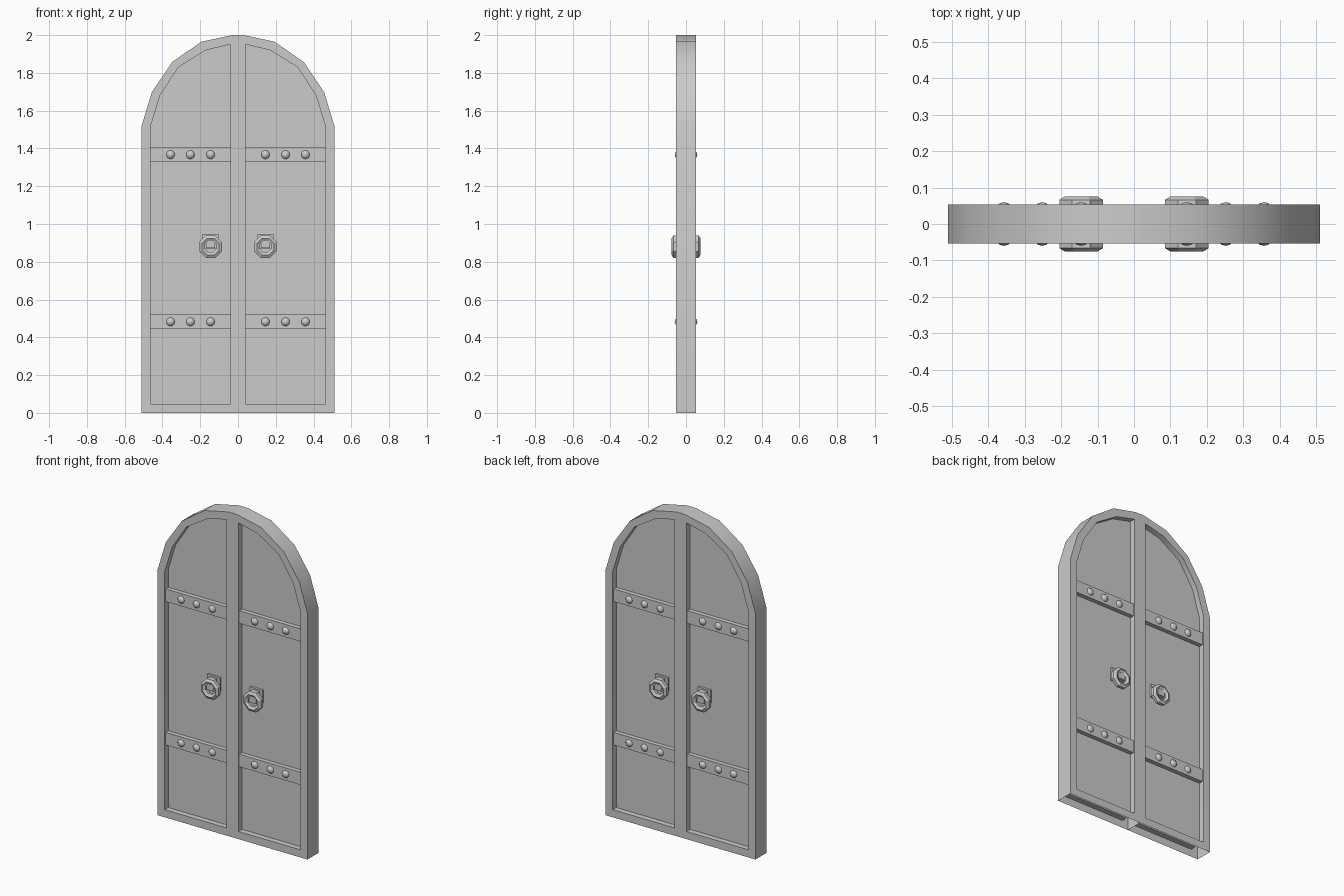
import bpy, bmesh
from math import pi, cos, sin

if "Cube" in bpy.data.objects:
    bpy.data.objects.remove(bpy.data.objects["Cube"])

# Half outline of the arched leaf (x, z) and of its recessed panel
OUTER = [(0, 0), (.511, 0), (.511, 1.517), (.456, 1.698), (.348, 1.858),
         (.193, 1.965), (.03, 2.0), (0, 2.0)]
INNER = [(.04, .047), (.463, .047), (.463, 1.517), (.413, 1.68), (.316, 1.83),
         (.17, 1.92), (.04, 1.951), (.04, 1.951)]
FRONT, PANEL, STRAP = .053, .018, .045


def finish(bm, name, angle=None):
    mesh = bpy.data.meshes.new(name)
    bm.to_mesh(mesh)
    bm.free()
    ob = bpy.data.objects.new(name, mesh)
    bpy.context.collection.objects.link(ob)
    if angle:
        bpy.ops.object.select_all(action='DESELECT')
        ob.select_set(True)
        bpy.context.view_layer.objects.active = ob
        bpy.ops.object.shade_smooth_by_angle(angle=angle)
    return ob


def leaf(sx, name):
    # Hollow leaf: frame, recess walls and panel on both sides, open underneath
    bm = bmesh.new()
    for sy in (-1, 1):
        def face(pts):
            vs = [bm.verts.new((sx * x, sy * y, z)) for x, y, z in pts]
            bm.faces.new(vs if sx * sy < 0 else vs[::-1])

        def at(p, y):
            return (p[0], y, p[1])
        n = len(OUTER)
        for i in range(n):
            j = (i + 1) % n
            a, b, c, d = OUTER[i], OUTER[j], INNER[j], INNER[i]
            if c == d:
                face([at(a, FRONT), at(b, FRONT), at(c, FRONT)])
            else:
                face([at(a, FRONT), at(b, FRONT), at(c, FRONT), at(d, FRONT)])
                face([at(d, FRONT), at(c, FRONT), at(c, PANEL), at(d, PANEL)])
            if i:
                face([at(b, FRONT), at(a, FRONT), at(a, 0), at(b, 0)])
        face([at(p, PANEL) for p in INNER[:-1]])
    bmesh.ops.remove_doubles(bm, verts=bm.verts, dist=1e-5)
    finish(bm, name, .5)


def box(name, x0, x1, y0, y1, z0, z1):
    bm = bmesh.new()
    bmesh.ops.create_cube(bm, size=1)
    for v in bm.verts:
        v.co.x = (x0 + x1) / 2 + v.co.x * (x1 - x0)
        v.co.y = (y0 + y1) / 2 + v.co.y * (y1 - y0)
        v.co.z = (z0 + z1) / 2 + v.co.z * (z1 - z0)
    return finish(bm, name)


def bolt(name, x, y, z, r):
    bm = bmesh.new()
    bmesh.ops.create_uvsphere(bm, u_segments=12, v_segments=8, radius=r)
    bmesh.ops.translate(bm, verts=bm.verts, vec=(x, y, z))
    return finish(bm, name, 1.2)


def ring(name, cx, cy, cz, major, minor, n=8, m=6):
    # Octagonal pull ring with flat sides up, down, left and right
    bm = bmesh.new()
    grid = []
    for i in range(n):
        a = 2 * pi * (i + .5) / n
        grid.append([])
        for k in range(m):
            t = 2 * pi * (k + .5) / m
            r = major + minor * cos(t)
            grid[-1].append(bm.verts.new((cx + r * cos(a), cy + minor * sin(t), cz + r * sin(a))))
    for i in range(n):
        for k in range(m):
            p, q, l = grid[i], grid[(i + 1) % n], (k + 1) % m
            bm.faces.new((p[k], q[k], q[l], p[l]))
    bmesh.ops.recalc_face_normals(bm, faces=bm.faces)
    return finish(bm, name)


for sx, side in ((-1, "left"), (1, "right")):
    leaf(sx, side + "_door_leaf")
    for sy, face_name in ((-1, "front"), (1, "back")):
        tag = side + "_" + face_name

        def span(a, b, s):
            return sorted((s * a, s * b))
        # Cross straps with three bolts each
        for zc in (.482, 1.367):
            box(tag + "_strap", *span(.04, .463, sx), *span(PANEL, STRAP, sy), zc - .039, zc + .039)
            for x in (.145, .252, .357):
                bolt(tag + "_bolt", sx * x, sy * .035, zc, .025)
        # Handle: back plate, staple and hanging ring
        hx = .145
        box(tag + "_handle_plate", *span(hx - .043, hx + .043, sx), *span(PANEL - .005, .032, sy), .868, .948)
        box(tag + "_handle_staple", *span(hx - .024, hx + .024, sx), *span(.03, .066, sy), .872, .938)
        ring(tag + "_handle_ring", sx * hx, sy * .057, .88, .048, .019)
